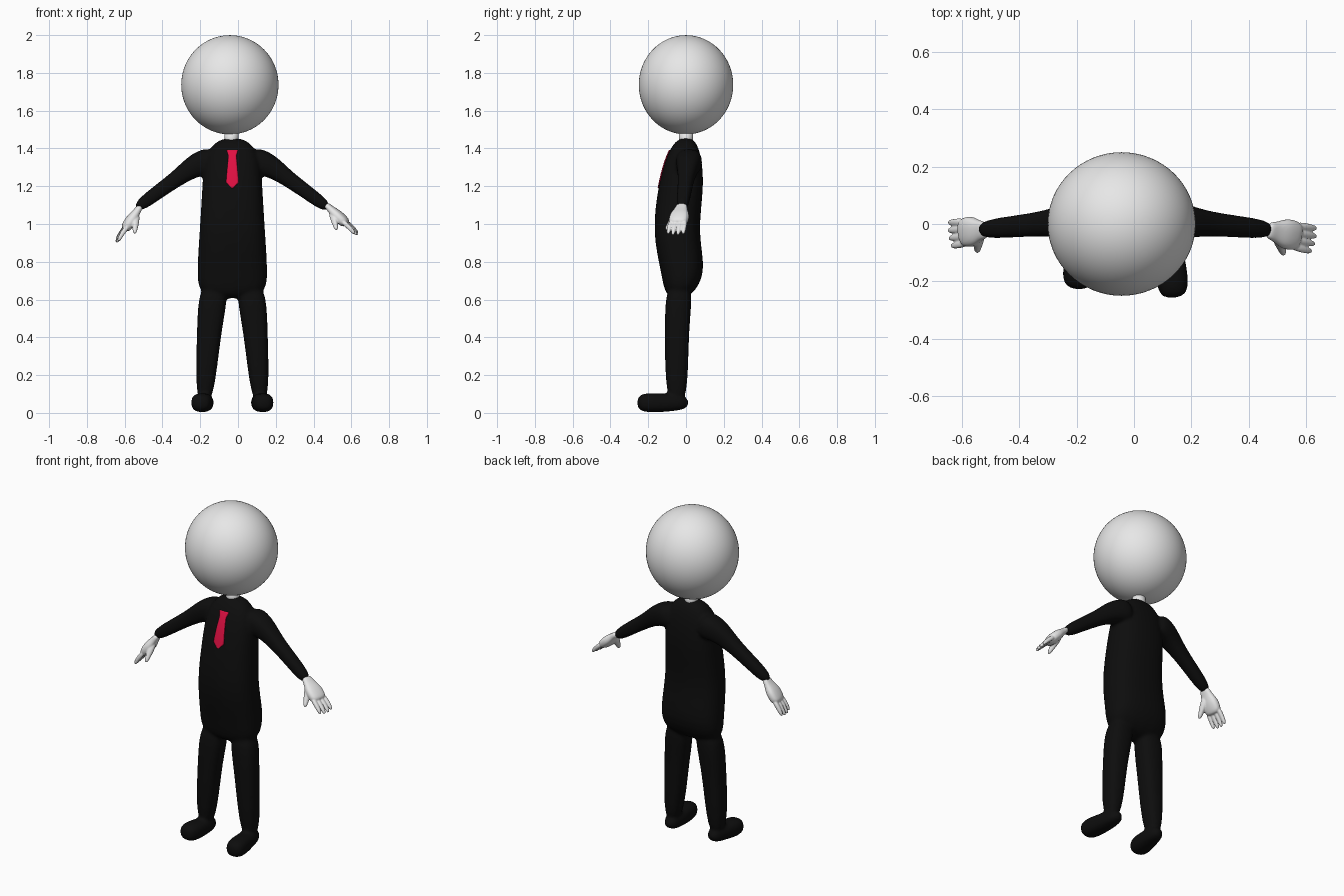
import bpy, bmesh, math
from mathutils import Vector

cube = bpy.data.objects.get("Cube")
if cube:
    bpy.data.objects.remove(cube, do_unlink=True)

MIDDLE = -0.03   # the figure's own centre line
SIDES = 16


def material(name, red, green, blue):
    mat = bpy.data.materials.new(name)
    mat.use_nodes = True
    mat.diffuse_color = (red, green, blue, 1)
    shader = next(n for n in mat.node_tree.nodes if n.type == 'BSDF_PRINCIPLED')
    shader.inputs["Base Color"].default_value = (red, green, blue, 1)
    shader.inputs["Roughness"].default_value = 0.7
    return mat


pale_skin = material("pale skin", 0.8, 0.8, 0.8)
black_suit = material("black suit", 0.004, 0.004, 0.004)
red_tie = material("red tie", 0.75, 0.005, 0.055)


def finish(name, bm, mat):
    bmesh.ops.recalc_face_normals(bm, faces=bm.faces)
    for face in bm.faces:
        face.smooth = True
    mesh = bpy.data.meshes.new(name)
    bm.to_mesh(mesh)
    bm.free()
    mesh.materials.append(mat)
    part = bpy.data.objects.new(name, mesh)
    bpy.context.collection.objects.link(part)
    return part


def add_oval(bm, center, across, along):
    """Slightly squared oval of vertices around a centre."""
    ring = []
    for step in range(SIDES):
        angle = math.tau * step / SIDES
        c, s = math.cos(angle), math.sin(angle)
        swell = (c ** 4 + s ** 4) ** -0.15
        ring.append(bm.verts.new(center + (across * c + along * s) * swell))
    return ring


def skin(bm, rings):
    """Join consecutive rings and close both ends."""
    for low, high in zip(rings, rings[1:]):
        for i in range(SIDES):
            bm.faces.new((low[i - 1], low[i], high[i], high[i - 1]))
    bm.faces.new(rings[0])
    bm.faces.new(rings[-1])


def column(bm, levels):
    """Upright loft from levels of height, left, right, front and back."""
    rings = []
    for z, left, right, front, back in levels:
        center = Vector(((left + right) / 2, (front + back) / 2, z))
        across = Vector(((right - left) / 2, 0, 0))
        along = Vector((0, (back - front) / 2, 0))
        rings.append(add_oval(bm, center, across, along))
    skin(bm, rings)


def limb(bm, points, radii, flatness=1):
    """Tube through points, optionally flattened in its thickness."""
    points = [Vector(p) for p in points]
    rings = []
    for i, (point, radius) in enumerate(zip(points, radii)):
        after = points[min(i + 1, len(points) - 1)]
        before = points[max(i - 1, 0)]
        heading = (after - before).normalized()
        across = heading.cross(Vector((0, 0, 1))).normalized()
        thick = across.cross(heading)
        rings.append(add_oval(bm, point, across * radius, thick * radius * flatness))
    skin(bm, rings)


def fuse(part, voxel, passes):
    """Merge overlapping solids into one smooth skin."""
    rounding = part.modifiers.new("rounding", 'SUBSURF')
    rounding.levels = rounding.render_levels = 2
    merge = part.modifiers.new("merge", 'REMESH')
    merge.mode = 'VOXEL'
    merge.voxel_size = voxel
    merge.use_smooth_shade = True
    soften = part.modifiers.new("soften", 'SMOOTH')
    soften.factor = 0.5
    soften.iterations = passes


# Head
bm = bmesh.new()
bmesh.ops.create_uvsphere(bm, u_segments=64, v_segments=40, radius=0.25)
bmesh.ops.scale(bm, vec=(1.03, 1, 1.05), verts=bm.verts)
bmesh.ops.translate(bm, vec=(-0.043, 0, 1.737), verts=bm.verts)
finish("head", bm, pale_skin)

# Neck
bm = bmesh.new()
bmesh.ops.create_cone(bm, cap_ends=True, segments=32, radius1=0.037, radius2=0.037, depth=0.1)
bmesh.ops.translate(bm, vec=(-0.035, 0, 1.45), verts=bm.verts)
finish("neck", bm, pale_skin)

# Torso
suit_bm = bmesh.new()
torso = ((1.46, 0.06, -0.04, 0.04), (1.38, 0.15, -0.1, 0.08), (1.2, 0.16, -0.15, 0.1),
         (0.95, 0.175, -0.18, 0.06), (0.74, 0.19, -0.13, 0.115), (0.6, 0.18, -0.11, 0.02))
column(suit_bm, [(z, MIDDLE - half, MIDDLE + half, front, back)
                 for z, half, front, back in torso])

# Legs, shoes and sleeves, once per side; one shoe reaches further forward
for side, reach in ((1, 0.25), (-1, 0.22)):
    def out(distance):
        return MIDDLE + side * distance

    leg = ((0.7, 0, 0.18, 0.05), (0.45, 0.06, 0.187, 0.01), (0.02, 0.1, 0.2, 0.015))
    column(suit_bm, [(z, *sorted((out(inner), out(outer))), -0.112, back)
                     for z, inner, outer, back in leg])

    shoe = ((0.14, 0.02), (0.15, -0.1), (0.165, 0.04 - reach), (0.17, -0.01 - reach))
    limb(suit_bm, [(out(x), y, 0.054) for x, y in shoe], (0.04, 0.053, 0.06, 0.04), 0.9)

    sleeve = ((0.08, 1.34), (0.19, 1.32), (0.28, 1.25), (0.4, 1.165), (0.515, 1.078))
    limb(suit_bm, [(out(x), 0.03 - x / 10, z) for x, z in sleeve],
         (0.08, 0.065, 0.043, 0.038, 0.032))
suit = finish("suit", suit_bm, black_suit)
fuse(suit, 0.01, 5)


def hand(name, side, wrist, pitch, yaw):
    """Palm, four fanned fingers and a thumb, built along x and then turned."""
    bm = bmesh.new()
    limb(bm, [(side * x, 0, 0) for x in (-0.03, 0.01, 0.05, 0.09, 0.13)],
         (0.03, 0.033, 0.052, 0.054, 0.045), 0.55)
    for finger in range(4):
        lane = 0.04 - finger * 0.027
        tip = 0.215 - abs(lane) / 3
        limb(bm, [(side * 0.1, lane * 0.9, 0), (side * 0.16, lane, 0.004), (side * tip, lane, -0.002)],
             (0.014, 0.012, 0.009))
    limb(bm, [(side * x, 0.01 - x * 0.7, 0.01 - x / 2) for x in (0.02, 0.06, 0.09, 0.12)],
         (0.02, 0.02, 0.014, 0.009))
    part = finish(name, bm, pale_skin)
    part.location = wrist
    part.rotation_euler = (0, side * math.radians(pitch), -side * math.radians(yaw))
    fuse(part, 0.004, 3)


hand("left_hand", 1, (0.485, -0.025, 1.085), 43, 12)
hand("right_hand", -1, (-0.53, -0.022, 1.075), 56, 7)

# Tie: thin strip laid onto the chest
bm = bmesh.new()
rows = [[bm.verts.new((MIDDLE + edge * half, -0.3, z)) for edge in (-1, 1)]
        for z, half in ((1.39, 0.03), (1.36, 0.02), (1.22, 0.033), (1.19, 0.004))]
for upper, lower in zip(rows, rows[1:]):
    bm.faces.new((*upper, *reversed(lower)))
bmesh.ops.subdivide_edges(bm, edges=bm.edges, cuts=5, use_grid_fill=True)
tie = finish("tie", bm, red_tie)
lay = tie.modifiers.new("lay", 'SHRINKWRAP')
lay.target = suit
lay.wrap_method = 'PROJECT'
lay.wrap_mode = 'ABOVE_SURFACE'
lay.use_project_y = True
lay.use_positive_direction = True
lay.use_negative_direction = False
lay.offset = 0.003
thickness = tie.modifiers.new("thickness", 'SOLIDIFY')
thickness.thickness = 0.005
thickness.offset = 0
